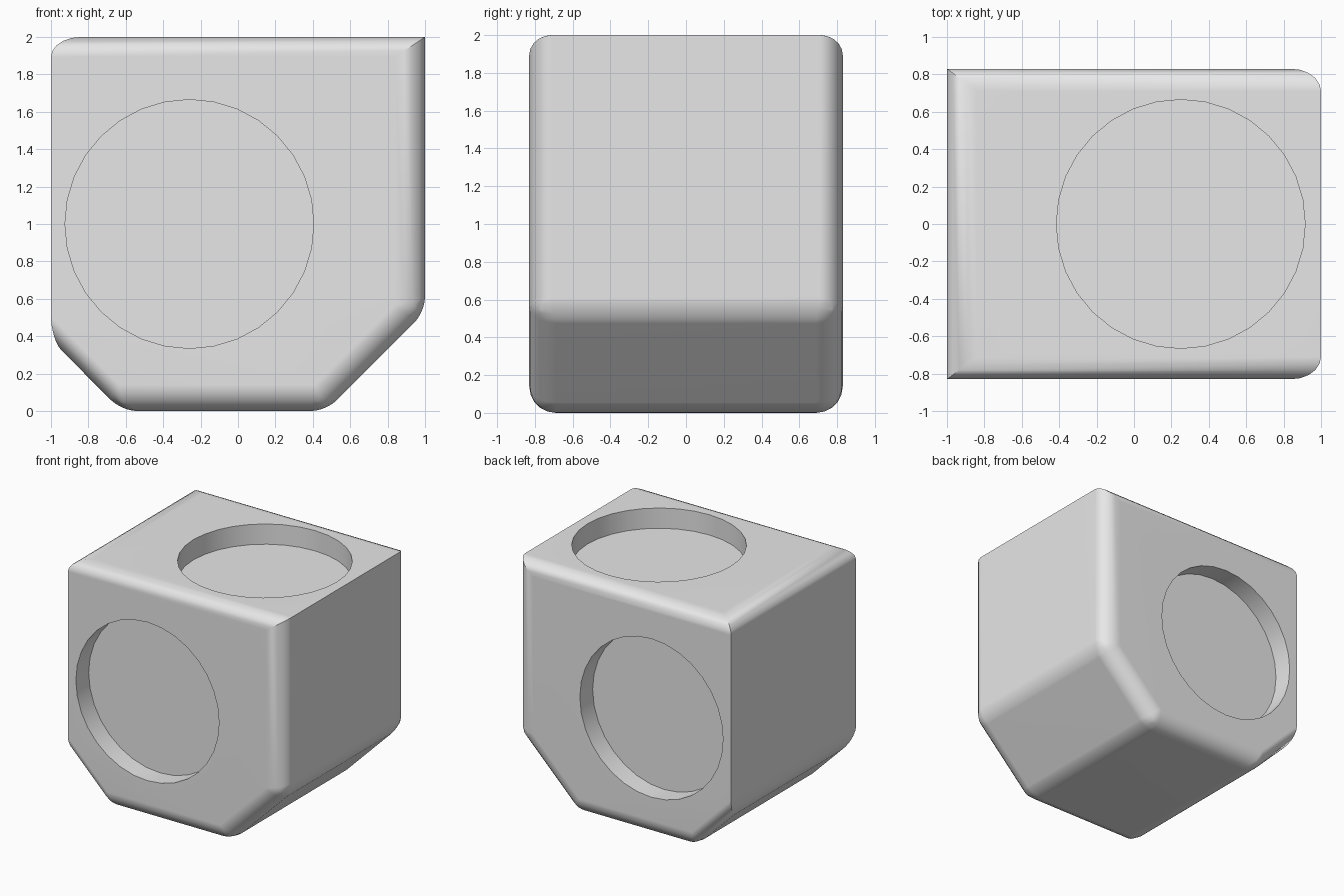
import bpy
import bmesh
from math import pi, radians

if "Cube" in bpy.data.objects:
    bpy.data.objects.remove(bpy.data.objects["Cube"])

HALF_DEPTH = 0.83
RADIUS, RECESS = 0.665, 0.17
WIDEST = 0.16

grey = bpy.data.materials.new("light_grey")
grey.use_nodes = True
grey.diffuse_color = (0.8, 0.8, 0.8, 1)
grey.node_tree.nodes["Principled BSDF"].inputs["Base Color"].default_value = (0.8, 0.8, 0.8, 1)

# Side outline: x, z, rounding of the corner, rounding of the rim after it
outline = [
    (-0.62, 0.0, 0.08, 0.14),   # bottom
    (0.47, 0.0, 0.08, 0.14),    # wide chamfer
    (1.0, 0.53, 0.08, 0.16),    # right side
    (1.0, 2.0, 0.0, 0.08),      # top
    (-1.0, 2.0, 0.16, 0.0),     # left side, sharp rim
    (-1.0, 0.38, 0.08, 0.12),   # narrow chamfer
]

# Block body: extruded outline with a bevel weight on each edge
bm = bmesh.new()
weight = bm.edges.layers.float.new("bevel_weight_edge")
front = [bm.verts.new((x, -HALF_DEPTH, z)) for x, z, _, _ in outline]
back = [bm.verts.new((x, HALF_DEPTH, z)) for x, z, _, _ in outline]
bm.faces.new(front)
bm.faces.new(back[::-1])
for i, (_, _, corner, rim) in enumerate(outline):
    j = (i + 1) % len(outline)
    bm.faces.new((front[j], front[i], back[i], back[j]))
for i, (_, _, corner, rim) in enumerate(outline):
    j = (i + 1) % len(outline)
    for a, b, size in ((front[i], back[i], corner),
                       (front[i], front[j], rim),
                       (back[i], back[j], rim)):
        bm.edges.get((a, b))[weight] = size / WIDEST
bmesh.ops.recalc_face_normals(bm, faces=bm.faces)
mesh = bpy.data.meshes.new("block_body")
bm.to_mesh(mesh)
bm.free()
mesh.materials.append(grey)
body = bpy.data.objects.new("block_body", mesh)
bpy.context.collection.objects.link(body)

bevel = body.modifiers.new("rounded_edges", "BEVEL")
bevel.limit_method = "WEIGHT"
bevel.width = WIDEST
bevel.segments = 5
bevel.use_clamp_overlap = False


# Round recesses on the front, back and top
def add_recess(name, location, rotation):
    bpy.ops.mesh.primitive_cylinder_add(vertices=32, radius=RADIUS, depth=2 * RECESS,
                                        location=location, rotation=rotation)
    cutter = bpy.context.object
    cutter.name = name
    cutter.hide_render = True
    cutter.data.materials.append(grey)
    cut = body.modifiers.new(name, "BOOLEAN")
    cut.operation = "DIFFERENCE"
    cut.solver = "EXACT"
    cut.object = cutter
    return cutter


cutters = [
    add_recess("front_recess", (-0.26, -HALF_DEPTH, 1.0), (pi / 2, 0, 0)),
    add_recess("back_recess", (-0.26, HALF_DEPTH, 1.0), (pi / 2, 0, 0)),
    add_recess("top_recess", (0.25, 0, 2.0), (0, 0, 0)),
]

# Apply the cuts, remove the cutters and smooth the rounded edges
bpy.ops.object.select_all(action="DESELECT")
body.select_set(True)
bpy.context.view_layer.objects.active = body
for modifier in list(body.modifiers):
    bpy.ops.object.modifier_apply(modifier=modifier.name)
for cutter in cutters:
    bpy.data.objects.remove(cutter)
bpy.ops.object.shade_smooth_by_angle(angle=radians(35))
normals = body.modifiers.new("flat_sides", "WEIGHTED_NORMAL")
normals.keep_sharp = True
